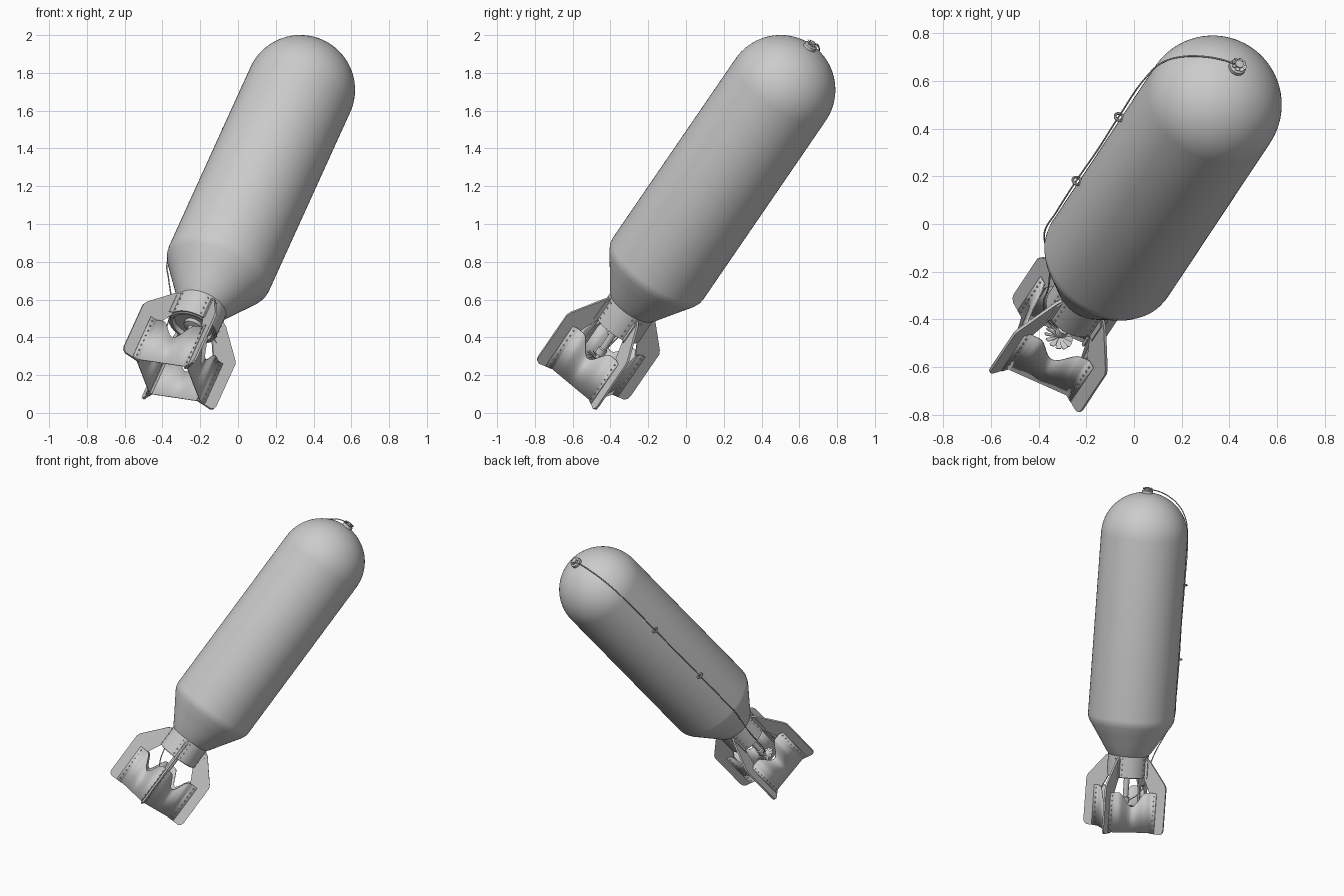
import bpy, bmesh, math
from mathutils import Matrix, Vector

if "Cube" in bpy.data.objects:
    bpy.data.objects.remove(bpy.data.objects["Cube"])

# Tilted frame: local z runs along the body towards the nose, origin at the tail shoulder
d = Vector((0.351, 0.529, 0.772)).normalized()
a = Vector((-0.25, -0.075, 0.165))
a = (a - d * a.dot(d)).normalized()
c = d.cross(a)
M = Matrix((a, c, d)).transposed().to_4x4()
M.translation = Vector((-0.106, -0.156, 0.752))


def finish(ob, angle=30):
    bpy.context.collection.objects.link(ob)
    ob.matrix_world = M
    bpy.ops.object.select_all(action='DESELECT')
    ob.select_set(True)
    bpy.context.view_layer.objects.active = ob
    if ob.type == 'CURVE':
        bpy.ops.object.convert(target='MESH')
    bpy.ops.object.shade_smooth_by_angle(angle=math.radians(angle))
    return ob


def make(name, bm):
    bmesh.ops.recalc_face_normals(bm, faces=bm.faces)
    me = bpy.data.meshes.new(name)
    bm.to_mesh(me)
    bm.free()
    return finish(bpy.data.objects.new(name, me))


def lathe(name, prof, segs=64, closed=False):
    bm = bmesh.new()
    vs = [bm.verts.new((r, 0, z)) for r, z in prof]
    es = [bm.edges.new(p) for p in zip(vs, vs[1:])]
    if closed:
        es.append(bm.edges.new((vs[-1], vs[0])))
    bmesh.ops.spin(bm, geom=vs + es, cent=(0, 0, 0), axis=(0, 0, 1),
                   angle=math.tau, steps=segs, use_duplicate=False)
    bmesh.ops.remove_doubles(bm, verts=bm.verts, dist=1e-5)
    return make(name, bm)


def prism(bm, pts, offset, thick):
    """Extrude a planar polygon along an offset direction, centred on it."""
    h = Vector(offset) * thick / 2
    lo = [bm.verts.new(Vector(p) - h) for p in pts]
    hi = [bm.verts.new(Vector(p) + h) for p in pts]
    n = len(pts)
    bm.faces.new(lo)
    bm.faces.new(hi[::-1])
    for i in range(n):
        bm.faces.new((lo[i], hi[i], hi[(i + 1) % n], lo[(i + 1) % n]))


def rivet(bm, pos, rad=0.0045):
    bmesh.ops.create_uvsphere(bm, u_segments=8, v_segments=5, radius=rad,
                              matrix=Matrix.Translation(pos))


def rot(k):
    return Matrix.Rotation(k * math.pi / 2, 4, 'Z')


# Main casing: hemispherical nose, straight body, curved tail cone, recessed base
R, L = 0.29, 1.241
prof = [(R * math.sin(i * math.pi / 40), L + R * math.cos(i * math.pi / 40)) for i in range(21)]
prof += [(R, 0.02), (0.287, -0.004), (0.274, -0.032), (0.235, -0.092), (0.19, -0.162),
         (0.152, -0.222), (0.13, -0.25), (0.124, -0.39), (0.112, -0.39), (0.108, -0.365), (0, -0.365)]
lathe("casing", prof, 80)

# Tail sleeve
lathe("tail_sleeve", [(0.127, -0.243), (0.136, -0.243), (0.136, -0.385), (0.127, -0.385)], 64, True)

# Four fins, each an arm with a lower blade
fin = [(0.128, -0.245), (0.165, -0.268), (0.288, -0.412), (0.30, -0.436), (0.30, -0.722),
       (0.295, -0.742), (0.278, -0.755), (0.19, -0.755), (0.19, -0.505), (0.128, -0.385)]
for k in range(4):
    bm = bmesh.new()
    prism(bm, [(r, 0, z) for r, z in fin], (0, 1, 0), 0.012)
    bm.transform(rot(k))
    make(f"fin_{k + 1}", bm)

# Box panels between the fins, with a notched top edge and riveted flanges
for k in range(4):
    bm = bmesh.new()
    q, n = 0.20, 24
    path = [(0.235, 0.0085, -0.48)]
    for i in range(n + 1):
        s = i / n
        u = max(0, 1 - abs(s - 0.5) / 0.36)
        drop = 0.095 * (0.5 - 0.5 * math.cos(math.pi * u))
        path.append((q + (0.0085 - q) * s, 0.0085 + (q - 0.0085) * s, -0.48 - drop))
    path.append((0.0085, 0.235, -0.48))
    top = [bm.verts.new(p) for p in path]
    bot = [bm.verts.new((p[0], p[1], -0.75)) for p in path]
    for i in range(len(path) - 1):
        bm.faces.new((top[i], top[i + 1], bot[i + 1], bot[i]))
    bm.transform(rot(k))
    ob = make(f"tail_panel_{k + 1}", bm)
    mod = ob.modifiers.new("thickness", 'SOLIDIFY')
    mod.thickness = 0.005
    mod.offset = 0

# Rivets on fin flanges and sleeve
bm = bmesh.new()
for k in range(4):
    for side in (-1, 1):
        for i in range(8):
            rivet(bm, rot(k) @ Vector((0.219, side * 0.012, -0.50 - i * 0.033)))
        for i in range(4):
            g = side * 0.2
            rivet(bm, rot(k) @ Vector((0.136 * math.cos(g), 0.136 * math.sin(g), -0.262 - i * 0.035)))
make("rivets", bm)

# Sleeve clamps hugging each fin root
bm = bmesh.new()
for k in range(4):
    for side in (-1, 1):
        b2 = [(0.132, side * 0.009, -0.255), (0.155, side * 0.009, -0.275),
              (0.155, side * 0.009, -0.39), (0.132, side * 0.009, -0.38)]
        prism(bm, [rot(k) @ Vector(p) for p in b2], rot(k) @ Vector((0, 1, 0)), 0.006)
make("sleeve_clamps", bm)

# Tail fuse rod
lathe("tail_fuse", [(0, -0.36), (0.05, -0.36), (0.05, -0.385), (0.02, -0.392), (0.018, -0.53),
                    (0.026, -0.535), (0.026, -0.57), (0.01, -0.575), (0.01, -0.612), (0, -0.612)], 24)


def vane(name, z, r0, r1, count, tilt):
    bm = bmesh.new()
    for i in range(count):
        t = Matrix.Rotation(i * math.tau / count, 4, 'Z') @ Matrix.Rotation(tilt, 4, 'X')
        w = math.pi * r1 / count * 0.8
        pts = [(r0, -w * .35, 0), (r1 * .9, -w, 0), (r1, -w * .6, 0),
               (r1, w * .6, 0), (r1 * .9, w, 0), (r0, w * .35, 0)]
        T = Matrix.Translation((0, 0, z)) @ t
        prism(bm, [T @ Vector(p) for p in pts], t @ Vector((0, 0, 1)), 0.003)
    return make(name, bm)


vane("tail_vane", -0.598, 0.006, 0.062, 12, 0.45)

# Nose fuse with a little vane
T = L + R
lathe("nose_fuse", [(0, T - 0.01), (0.036, T - 0.01), (0.036, T + 0.014), (0.03, T + 0.018),
                    (0.018, T + 0.018), (0.018, T + 0.034), (0.0, T + 0.036)], 28)
vane("nose_vane", T + 0.027, 0.012, 0.033, 8, 0.4)

# Two wire lugs, on the side halfway between two fins
e = Vector((1, -1, 0)).normalized()
for i, z in enumerate((0.91, 0.405)):
    bm = bmesh.new()
    N, m = 20, 8
    grid = []
    for u in range(N):
        p = u * math.tau / N
        radial = e * math.cos(p) + Vector((1, 1, 0)).normalized() * math.sin(p)
        grid.append([bm.verts.new(e * 0.305 + Vector((0, 0, z)) + radial * (0.018 + 0.006 * math.cos(v * math.tau / m))
                     + Vector((0, 0, 0.006 * math.sin(v * math.tau / m)))) for v in range(m)])
    for u in range(N):
        for v in range(m):
            bm.faces.new((grid[u][v], grid[(u + 1) % N][v],
                          grid[(u + 1) % N][(v + 1) % m], grid[u][(v + 1) % m]))
    make(f"wire_lug_{i + 1}", bm)

# Arming wire from nose fuse, through the lugs, to the tail vane
pts = [(0.02, T + 0.02), (0.07, T + 0.012), (0.15, L + 0.268), (0.225, L + 0.208), (0.28, L + 0.12),
       (0.302, L), (0.307, 0.91), (0.304, 0.65), (0.307, 0.405), (0.304, 0.15), (0.298, 0.0),
       (0.25, -0.10), (0.185, -0.23), (0.15, -0.34), (0.135, -0.43), (0.09, -0.51), (0.02, -0.56)]
cu = bpy.data.curves.new("arming_wire", 'CURVE')
cu.dimensions = '3D'
cu.bevel_depth = 0.0035
cu.bevel_resolution = 2
cu.resolution_u = 6
sp = cu.splines.new('BEZIER')
sp.bezier_points.add(len(pts) - 1)
for b, (r, z) in zip(sp.bezier_points, pts):
    b.co = e * r + Vector((0, 0, z))
    b.handle_left_type = b.handle_right_type = 'AUTO'
finish(bpy.data.objects.new("arming_wire", cu), 60)
